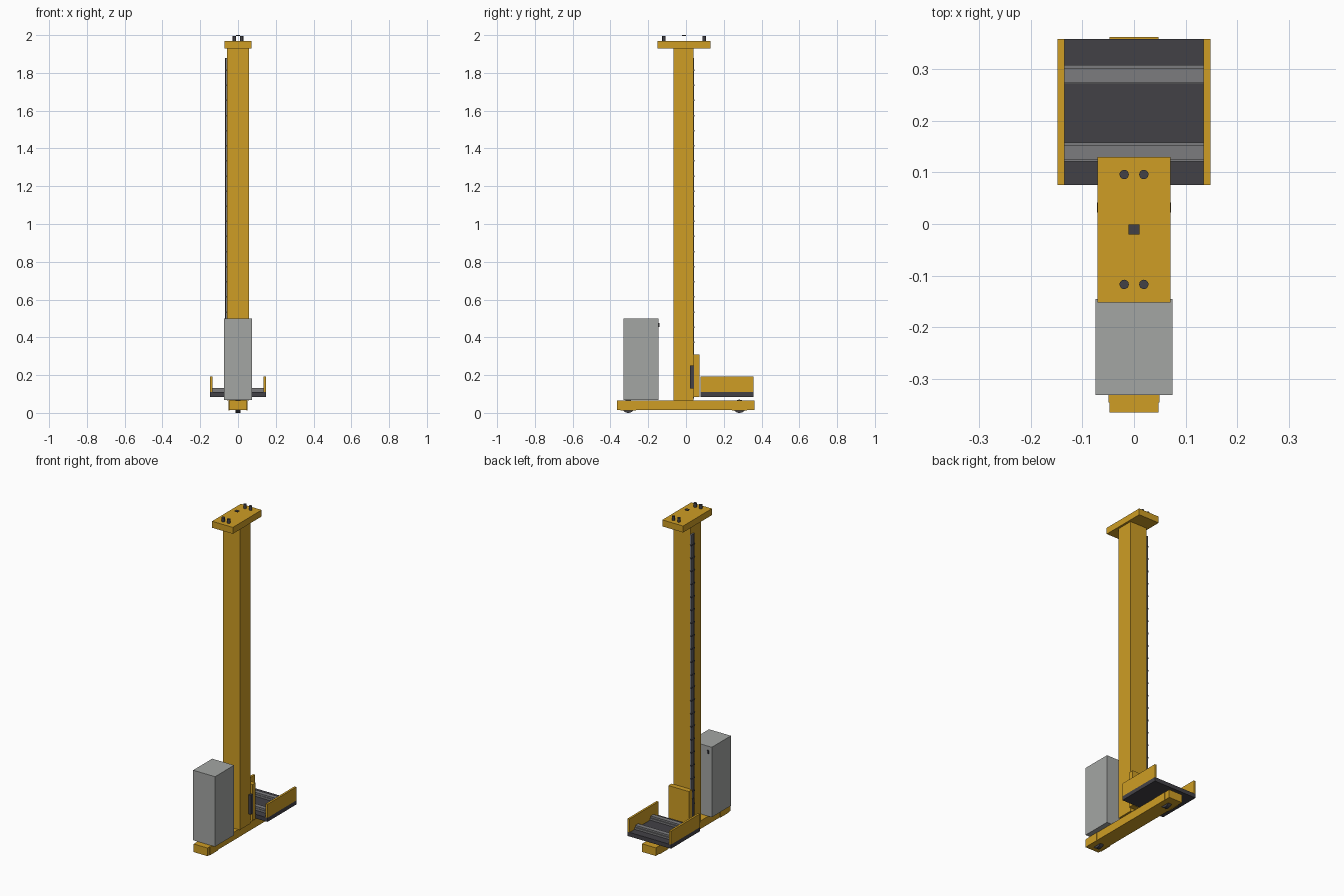
import bpy, math

if "Cube" in bpy.data.objects:
    bpy.data.objects.remove(bpy.data.objects["Cube"])


def mat(name, rgb):
    m = bpy.data.materials.new(name)
    m.diffuse_color = (*rgb, 1)
    m.use_nodes = True
    m.node_tree.nodes["Principled BSDF"].inputs["Base Color"].default_value = m.diffuse_color
    return m


YELLOW = mat("ochre yellow", (0.62, 0.34, 0.018))
GREY = mat("cabinet grey", (0.37, 0.38, 0.37))
STEEL = mat("steel grey", (0.20, 0.20, 0.21))
DARK = mat("charcoal", (0.055, 0.053, 0.062))


def box(name, x, y, z, m):
    """Box from (min, max) ranges."""
    verts = [(a, b, c) for a in x for b in y for c in z]
    faces = [(0, 1, 3, 2), (4, 6, 7, 5), (0, 4, 5, 1), (2, 3, 7, 6), (0, 2, 6, 4), (1, 5, 7, 3)]
    me = bpy.data.meshes.new(name)
    me.from_pydata(verts, [], faces)
    me.materials.append(m)
    ob = bpy.data.objects.new(name, me)
    bpy.context.collection.objects.link(ob)
    return ob


def cyl(name, loc, r, h, m, axis="z", sides=20):
    rot = {"x": (0, math.pi / 2, 0), "y": (math.pi / 2, 0, 0), "z": (0, 0, 0)}[axis]
    bpy.ops.mesh.primitive_cylinder_add(vertices=sides, radius=r, depth=h, location=loc, rotation=rot)
    ob = bpy.context.object
    ob.name = name
    ob.data.materials.append(m)
    bpy.ops.object.shade_smooth_by_angle()
    return ob


# Base beam with travel wheels and their side covers
box("base_beam", (-0.047, 0.047), (-0.365, 0.362), (0.015, 0.065), YELLOW)
for i, y in enumerate((-0.306, 0.283)):
    cyl(f"travel_wheel_{i}", (0, y, 0.035), 0.035, 0.024, DARK, "x", 28)
    for s in (-1, 1):
        box(f"wheel_cover_{i}", sorted((s * 0.046, s * 0.0495)), (y - 0.04, y + 0.04),
            (0.013, 0.064), YELLOW)

# Mast and top guide plate
box("mast", (-0.058, 0.058), (-0.065, 0.040), (0.065, 1.93), YELLOW)
box("top_plate", (-0.071, 0.071), (-0.152, 0.130), (1.93, 1.97), YELLOW)
for y in (-0.117, 0.096):
    for x in (-0.019, 0.019):
        cyl("guide_roller", (x, y, 1.9825), 0.009, 0.025, DARK)
box("top_sensor", (-0.011, 0.011), (-0.020, -0.001), (1.996, 2.0), DARK)

# Vertical power rail on the left side of the mast, with clips
box("power_rail", (-0.067, -0.058), (0.014, 0.043), (0.075, 1.88), STEEL)
box("power_rail_strip", (-0.069, -0.066), (0.022, 0.034), (0.075, 1.88), DARK)
for i in range(22):
    z = 0.13 + i * 0.08
    box("rail_clip", (-0.0695, -0.058), (0.012, 0.0445), (z, z + 0.008), DARK)

# Control cabinet
box("cabinet", (-0.075, 0.075), (-0.331, -0.145), (0.068, 0.50), GREY)
box("cabinet_handle", (-0.055, -0.045), (-0.146, -0.139), (0.455, 0.475), DARK)

# Lifting carriage and its side rollers
box("carriage", (-0.070, 0.070), (0.041, 0.072), (0.085, 0.308), YELLOW)
for s in (-1, 1):
    box("carriage_guide", sorted((s * 0.058, s * 0.072)), (0.022, 0.042), (0.13, 0.25), DARK)

# Load table with side walls
box("load_table", (-0.148, 0.148), (0.076, 0.358), (0.085, 0.110), DARK)
for s in (-1, 1):
    box("table_wall", sorted((s * 0.135, s * 0.148)), (0.076, 0.358), (0.110, 0.193), YELLOW)

# Telescopic fork rails
for y in (0.124, 0.274):
    box("fork_rail", (-0.135, 0.135), (y - 0.003, y + 0.034), (0.110, 0.122), STEEL)
    box("fork_rail_top", (-0.135, 0.135), (y, y + 0.028), (0.122, 0.133), STEEL)
